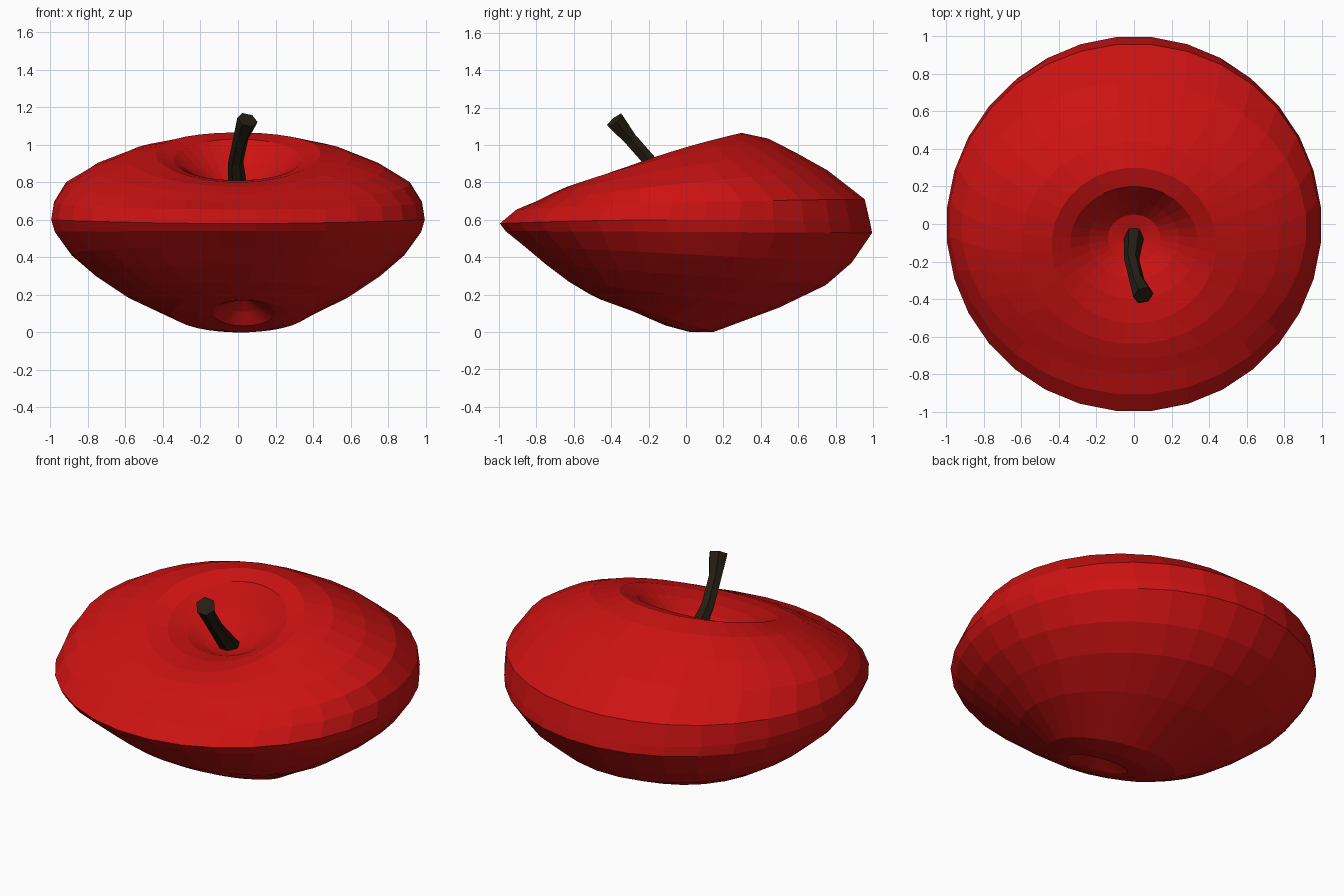
import bpy, bmesh, math
from mathutils import Vector

if "Cube" in bpy.data.objects:
    bpy.data.objects.remove(bpy.data.objects["Cube"])


def material(name, rgb):
    m = bpy.data.materials.new(name)
    m.diffuse_color = (*rgb, 1)
    m.use_nodes = True
    m.node_tree.nodes["Principled BSDF"].inputs["Base Color"].default_value = m.diffuse_color
    return m


def skin(name, loops, mat, start=None, end=None):
    """Bridge closed loops of points; close ends with a pole point or a flat cap."""
    bm = bmesh.new()
    rings = [[bm.verts.new(p) for p in loop] for loop in loops]
    n = len(rings[0])
    for a, b in zip(rings, rings[1:]):
        for i in range(n):
            j = (i + 1) % n
            bm.faces.new((a[i], a[j], b[j], b[i]))
    for ring, pole in ((rings[0], start), (rings[-1], end)):
        if pole is None:
            bm.faces.new(ring)
        else:
            p = bm.verts.new(pole)
            for i in range(n):
                bm.faces.new((ring[i], ring[(i + 1) % n], p))
    bmesh.ops.recalc_face_normals(bm, faces=bm.faces)
    me = bpy.data.meshes.new(name)
    bm.to_mesh(me)
    bm.free()
    ob = bpy.data.objects.new(name, me)
    bpy.context.collection.objects.link(ob)
    me.materials.append(mat)
    return ob


def tilted_ring(yf, zf, yb, zb, hx, bulge=0.0, cx=0.0, n=32):
    """Ellipse running from a front point to a back point, half width hx."""
    pts = []
    for i in range(n):
        a = 2 * math.pi * (i + 0.5) / n
        s, c = math.sin(a), math.cos(a)
        pts.append((cx + hx * c,
                    (yf + yb) / 2 + (yb - yf) / 2 * s,
                    (zf + zb) / 2 + (zb - zf) / 2 * s + bulge * c * c))
    return pts


# Fruit body: rings from the bottom dimple, over the equator, into the top dimple
rings = [
    (-0.33, 0.18, -0.15, 0.11, 0.08, 0, 0.03),
    (-0.42, 0.17, -0.11, 0.035, 0.165, 0, 0.03),
    (-0.46, 0.175, 0.02, 0.00, 0.24, 0, 0.03),
    (-0.52, 0.205, 0.15, 0.00, 0.36, 0, 0.01),
    (-0.63, 0.27, 0.50, 0.13, 0.60),
    (-0.75, 0.36, 0.75, 0.25, 0.76),
    (-0.87, 0.46, 0.89, 0.37, 0.89),
    (-0.97, 0.54, 1.00, 0.53, 0.98),
    (-1.00, 0.58, 0.99, 0.58, 1.00, 0.02),
    (-0.91, 0.655, 0.96, 0.71, 0.985, 0.01),
    (-0.80, 0.70, 0.76, 0.865, 0.92, 0.01),
    (-0.72, 0.74, 0.58, 0.965, 0.78, 0.02),
    (-0.64, 0.775, 0.44, 1.035, 0.60, 0.03),
    (-0.53, 0.80, 0.30, 1.065, 0.44, 0.02),
    (-0.40, 0.81, 0.20, 1.03, 0.34, 0.0),
    (-0.29, 0.80, 0.12, 0.90, 0.24),
    (-0.20, 0.77, 0.05, 0.80, 0.14),
]
skin("fruit_body", [tilted_ring(*r) for r in rings],
     material("red_skin", (0.6, 0.006, 0.006)),
     start=(0.03, -0.22, 0.19), end=(0, -0.07, 0.755))

# Stem: bent six-sided stalk flaring at the tip
path = [((0.0, -0.06, 0.74), 0.055), ((-0.012, -0.19, 0.91), 0.04),
        ((0.015, -0.30, 1.035), 0.04), ((0.05, -0.38, 1.132), 0.056)]
loops = []
for k, (p, r) in enumerate(path):
    a = Vector(path[max(k - 1, 0)][0])
    b = Vector(path[min(k + 1, len(path) - 1)][0])
    d = (b - a).normalized()
    u = Vector((1, 0, 0))
    u = (u - d * u.dot(d)).normalized()
    v = d.cross(u)
    loops.append([Vector(p) + r * (math.cos(t * math.pi / 3) * u + math.sin(t * math.pi / 3) * v)
                  for t in range(6)])
skin("stem", loops, material("dark_stem", (0.018, 0.013, 0.006)))
